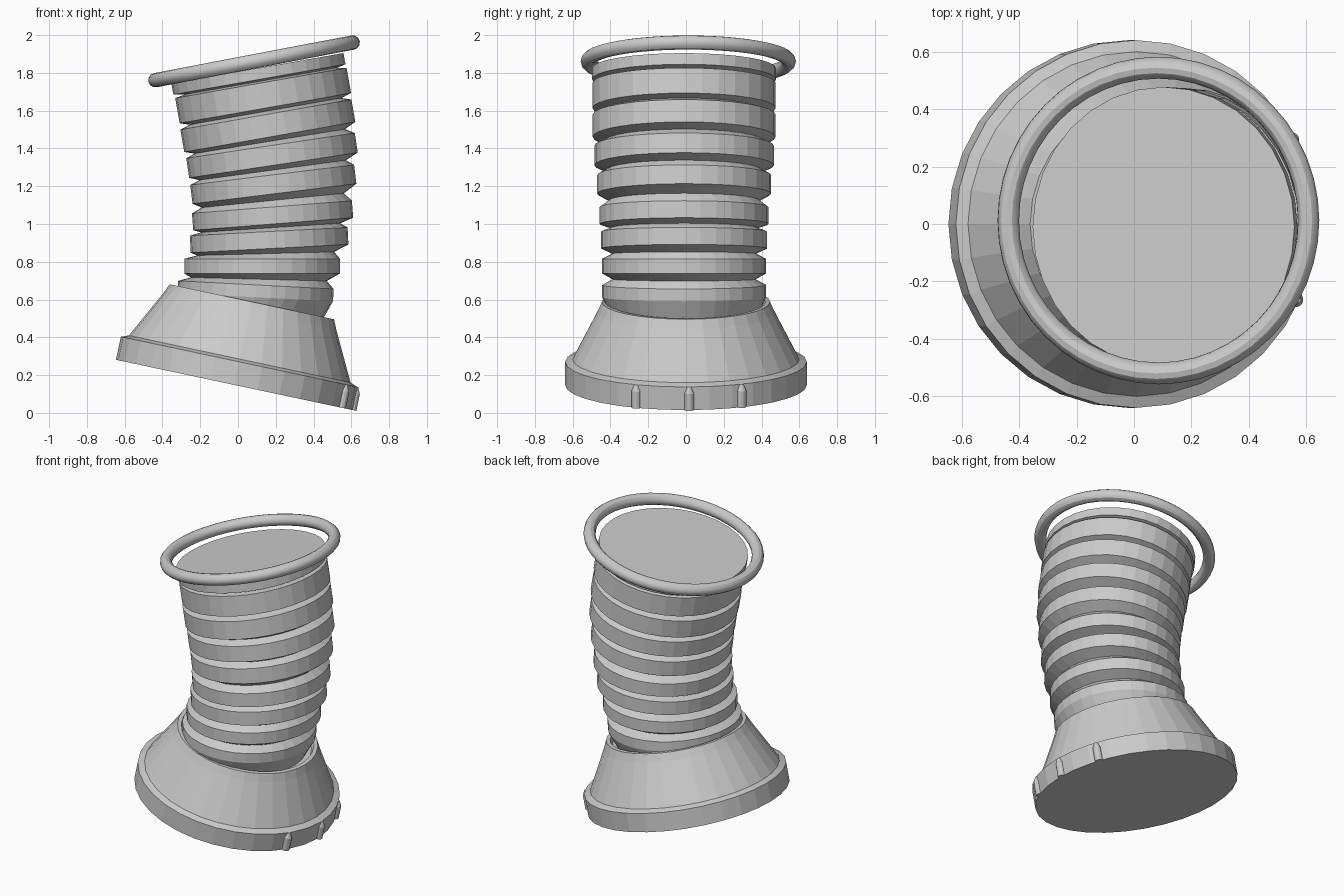
import bpy, bmesh, math
from mathutils import Matrix, Vector

cube = bpy.data.objects.get("Cube")
if cube:
    bpy.data.objects.remove(cube)

grey = bpy.data.materials.new("plain_grey")
grey.use_nodes = True
grey.diffuse_color = (0.6, 0.6, 0.6, 1)
grey.node_tree.nodes["Principled BSDF"].inputs["Base Color"].default_value = (0.6, 0.6, 0.6, 1)

SIDES = 32


def frame(x, y, z, tilt):
    """Placement leaning by tilt degrees; positive raises the +x side."""
    return Matrix.Translation((x, y, z)) @ Matrix.Rotation(-math.radians(tilt), 4, 'Y')


def loft(name, loops, sides=SIDES):
    """Skin circular loops given as (placement, height, x radius, y radius)."""
    bm = bmesh.new()
    rows = []
    for place, h, rx, ry in loops:
        row = []
        for i in range(sides):
            a = math.tau * i / sides
            row.append(bm.verts.new(place @ Vector((rx * math.cos(a), ry * math.sin(a), h))))
        rows.append(row)
    for low, high in zip(rows, rows[1:]):
        for i in range(sides):
            j = (i + 1) % sides
            bm.faces.new((low[i], low[j], high[j], high[i]))
    bm.faces.new(rows[0][::-1])
    bm.faces.new(rows[-1])
    mesh = bpy.data.meshes.new(name)
    bm.to_mesh(mesh)
    bm.free()
    mesh.materials.append(grey)
    obj = bpy.data.objects.new(name, mesh)
    bpy.context.collection.objects.link(obj)
    return obj


# Flared base, leaning towards +x, with a shallow recess for the hose
base = frame(-0.02, 0, 0.148, -12)
profile = [(0.64, 0), (0.64, 0.125), (0.60, 0.14), (0.467, 0.40),
           (0.445, 0.45), (0.42, 0.45), (0.41, 0.42)]
loft("flared_base", [(base, h, r, r) for r, h in profile])

# Three small pointed pins on the rim
for n, angle in enumerate((-24.5, 1.5, 27.5)):
    place = base @ Matrix.Rotation(math.radians(angle), 4, 'Z') @ Matrix.Translation((0.635, 0, 0))
    loft(f"rim_pin_{n + 1}", [(place, h, r, r) for r, h in
                              ((0.026, 0), (0.026, 0.09), (0.01, 0.125))], 12)

# Ribbed hose: flat bands (x, z, tilt, radius, height) from bottom to top
bands = [
    (0.093, 0.645, -3, 0.434, 0.065),
    (0.128, 0.777, 0, 0.434, 0.078),
    (0.165, 0.915, 3, 0.44, 0.09),
    (0.183, 1.045, 4.5, 0.447, 0.09),
    (0.187, 1.21, 7, 0.46, 0.10),
    (0.18, 1.363, 8.5, 0.475, 0.105),
    (0.158, 1.52, 10, 0.484, 0.12),
    (0.133, 1.68, 10, 0.485, 0.135),
    (0.108, 1.795, 10, 0.487, 0.06),
]
SQUASH, DEPTH, HOSE_Y = 0.95, 0.055, -0.01
loops = [(frame(0.04, HOSE_Y, 0.5, -12), 0, 0.375, 0.385)]
previous = None
for x, z, tilt, r, height in bands:
    place = frame(x, HOSE_Y, z, tilt)
    if previous:
        # V groove halfway between neighbouring bands
        px, pz, ptilt, pr, ph = previous
        gap_z = (pz + ph / 2 + z - height / 2) / 2
        gr = (pr + r) / 2 - DEPTH
        loops.append((frame((px + x) / 2, HOSE_Y, gap_z, (ptilt + tilt) / 2), 0, gr * SQUASH, gr))
    loops += [(place, s * height / 2, r * SQUASH, r) for s in (-1, 1)]
    previous = (x, z, tilt, r, height)
loft("ribbed_hose", loops)

# Smooth hoop around the open end
bpy.ops.mesh.primitive_torus_add(major_radius=0.532, minor_radius=0.038,
                                 major_segments=48, minor_segments=12)
hoop = bpy.context.object
hoop.name = "top_hoop"
hoop.matrix_world = frame(0.085, 0.012, 1.861, 10.8)
hoop.data.materials.append(grey)
bpy.ops.object.shade_smooth_by_angle()
